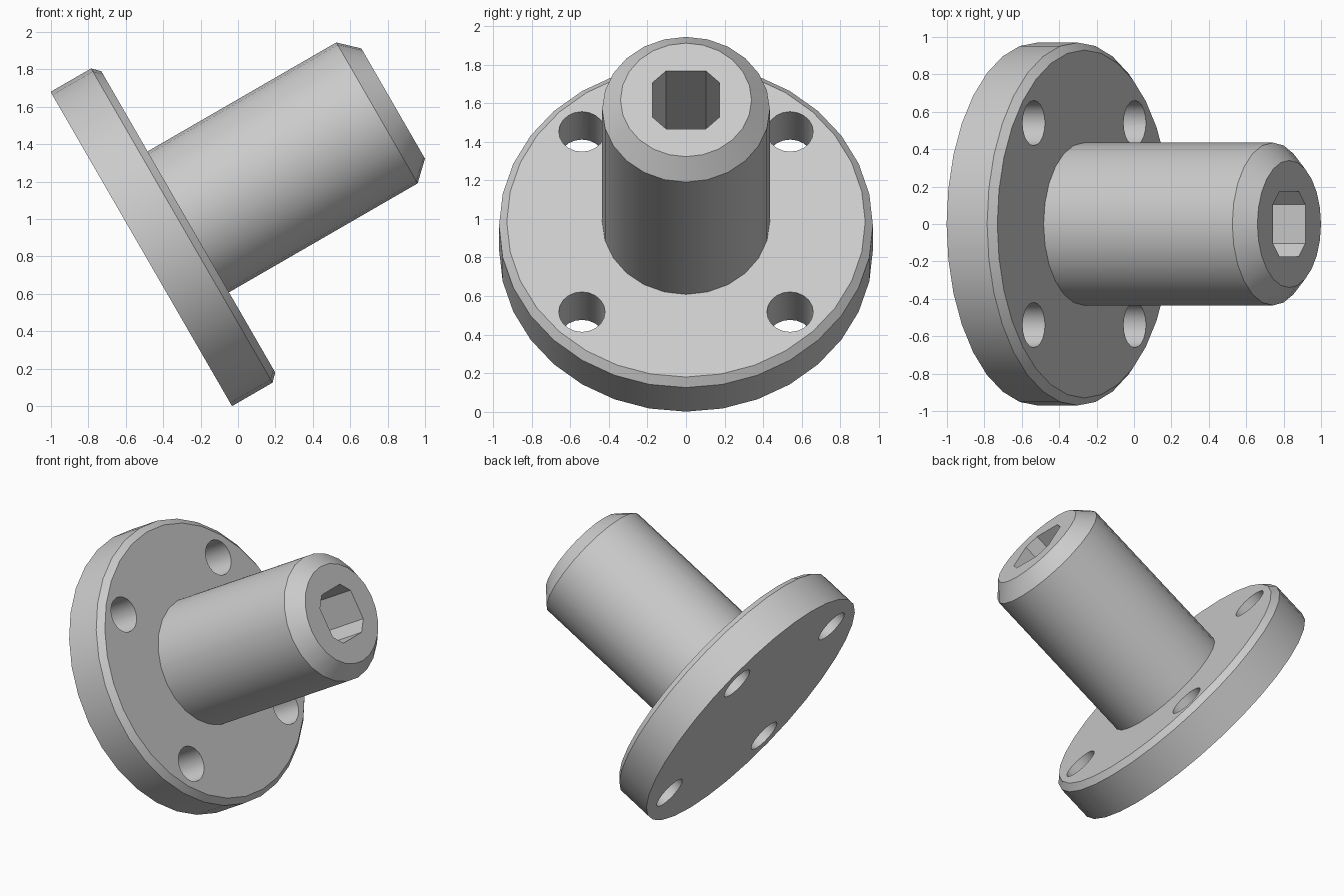
import bpy, bmesh, math
from mathutils import Matrix

if "Cube" in bpy.data.objects:
    bpy.data.objects.remove(bpy.data.objects["Cube"])

steel = bpy.data.materials.new("light_grey_metal")
steel.use_nodes = True
GREY = (0.6, 0.6, 0.6, 1)
steel.diffuse_color = GREY
steel.node_tree.nodes["Principled BSDF"].inputs["Base Color"].default_value = GREY

# The shaft axis is the local z axis, tipped over towards +x
TILT = Matrix.Translation((-0.517, 0, 0.84)) @ Matrix.Rotation(math.radians(60), 4, "Y")


def ring(radius, count):
    return [(radius * math.cos(math.tau * i / count), radius * math.sin(math.tau * i / count))
            for i in range(count)]


def loft(name, sections):
    """Closed solid through stacked (outline, height) sections."""
    bm = bmesh.new()
    loops = [[bm.verts.new((x, y, z)) for x, y in outline] for outline, z in sections]
    for low, high in zip(loops, loops[1:]):
        for i in range(len(low)):
            j = (i + 1) % len(low)
            bm.faces.new((low[i], low[j], high[j], high[i]))
    bm.faces.new(loops[0][::-1])
    bm.faces.new(loops[-1])
    mesh = bpy.data.meshes.new(name)
    bm.to_mesh(mesh)
    bm.free()
    mesh.materials.append(steel)
    obj = bpy.data.objects.new(name, mesh)
    bpy.context.collection.objects.link(obj)
    return obj


def finish(obj, cutters):
    """Cut the openings, smooth the round walls and tilt the part."""
    bpy.ops.object.select_all(action="DESELECT")
    bpy.context.view_layer.objects.active = obj
    obj.select_set(True)
    for cutter in cutters:
        mod = obj.modifiers.new("opening", "BOOLEAN")
        mod.operation = "DIFFERENCE"
        mod.solver = "EXACT"
        mod.object = cutter
        bpy.ops.object.modifier_apply(modifier=mod.name)
    for cutter in cutters:
        bpy.data.objects.remove(cutter)
    bpy.ops.object.shade_smooth_by_angle(angle=math.radians(30))
    obj.matrix_world = TILT


# Round flange with a chamfered front rim and four bolt holes
flange = loft("flange", [(ring(0.97, 32), 0), (ring(0.97, 32), 0.25), (ring(0.93, 32), 0.29)])
bolt_holes = []
for sx in (-1, 1):
    for sy in (-1, 1):
        outline = [(x + sx * 0.54, y + sy * 0.54) for x, y in ring(0.12, 20)]
        bolt_holes.append(loft("bolt_hole_cutter", [(outline, -0.1), (outline, 0.4)]))
finish(flange, bolt_holes)

# Hub with a chamfered end and a deep square socket with clipped corners
hub = loft("hub", [(ring(0.435, 24), 0.28), (ring(0.435, 24), 1.455), (ring(0.34, 24), 1.555)])
half, flat = 0.174, 0.103
socket = [(half, -flat), (half, flat), (flat, half), (-flat, half),
          (-half, flat), (-half, -flat), (-flat, -half), (flat, -half)]
finish(hub, [loft("socket_cutter", [(socket, 0.75), (socket, 1.7)])])
